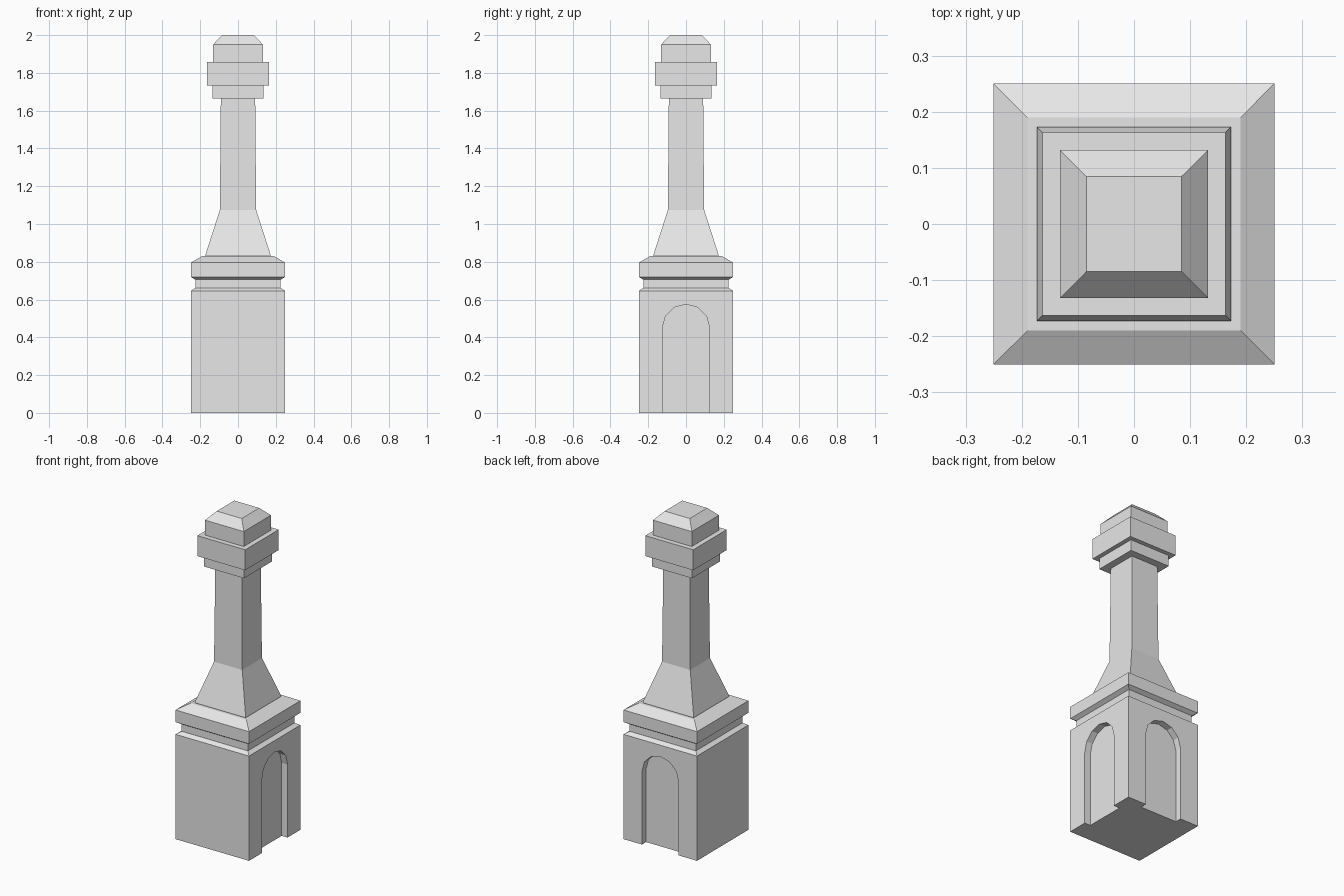
import bpy
import bmesh
from math import cos, sin, pi
from mathutils import Matrix

cube = bpy.data.objects.get("Cube")
if cube:
    bpy.data.objects.remove(cube, do_unlink=True)

# One plain stone colour
stone = bpy.data.materials.new("grey_stone")
stone.use_nodes = True
colour = (0.8, 0.8, 0.8, 1)
stone.diffuse_color = colour
stone.node_tree.nodes["Principled BSDF"].inputs["Base Color"].default_value = colour


def make_object(name, bm):
    bmesh.ops.recalc_face_normals(bm, faces=bm.faces)
    mesh = bpy.data.meshes.new(name)
    bm.to_mesh(mesh)
    bm.free()
    mesh.materials.append(stone)
    obj = bpy.data.objects.new(name, mesh)
    bpy.context.collection.objects.link(obj)
    return obj


def square_loft(name, profile):
    """Closed stack of square rings, given as (half width, height)."""
    bm = bmesh.new()
    rings = [[bm.verts.new((sx * w, sy * w, z))
              for sx, sy in ((-1, -1), (1, -1), (1, 1), (-1, 1))]
             for w, z in profile]
    bm.faces.new(rings[0])
    bm.faces.new(rings[-1])
    for low, high in zip(rings, rings[1:]):
        for i in range(4):
            j = (i + 1) % 4
            bm.faces.new((low[i], low[j], high[j], high[i]))
    return make_object(name, bm)


def cut_niche(target, angle, half=0.25, depth=0.04, radius=0.125, spring=0.45):
    """Cut a round-headed niche into the +x side turned by angle."""
    bm = bmesh.new()
    outline = [(-radius, -0.1), (radius, -0.1)]
    outline += [(radius * cos(i * pi / 6), spring + radius * sin(i * pi / 6))
                for i in range(7)]
    face = bm.faces.new([bm.verts.new((half - depth, y, z)) for y, z in outline])
    out = bmesh.ops.extrude_face_region(bm, geom=[face])
    verts = [v for v in out["geom"] if isinstance(v, bmesh.types.BMVert)]
    bmesh.ops.translate(bm, verts=verts, vec=(depth + 0.1, 0, 0))
    bmesh.ops.transform(bm, matrix=Matrix.Rotation(angle, 4, "Z"), verts=bm.verts)
    cutter = make_object("niche_cutter", bm)
    cutter.hide_render = True
    mod = target.modifiers.new("niche", "BOOLEAN")
    mod.operation = "DIFFERENCE"
    mod.solver = "EXACT"
    mod.object = cutter
    bpy.context.view_layer.objects.active = target
    bpy.ops.object.modifier_apply(modifier=mod.name)
    bpy.data.objects.remove(cutter, do_unlink=True)


# Pedestal with niches on its left (+x) and back (+y) sides
pedestal = square_loft("pedestal", [(0.25, 0), (0.25, 0.645), (0.226, 0.661)])
for turn in (0, pi / 2):
    cut_niche(pedestal, turn)

# Recessed neck, and the cornice with its chamfered edges
square_loft("neck", [(0.226, 0.661), (0.226, 0.705)])
square_loft("cornice", [(0.226, 0.705), (0.25, 0.72), (0.25, 0.795), (0.19, 0.83)])

# Flared foot running into a slightly tapered shaft
square_loft("shaft", [(0.173, 0.83), (0.173, 0.835), (0.096, 1.075), (0.091, 1.665)])

# Stepped collars and bevelled cap
square_loft("lower_collar", [(0.136, 1.665), (0.136, 1.732)])
square_loft("upper_collar", [(0.163, 1.732), (0.163, 1.858)])
square_loft("cap", [(0.132, 1.858), (0.132, 1.95), (0.085, 2.0)])
